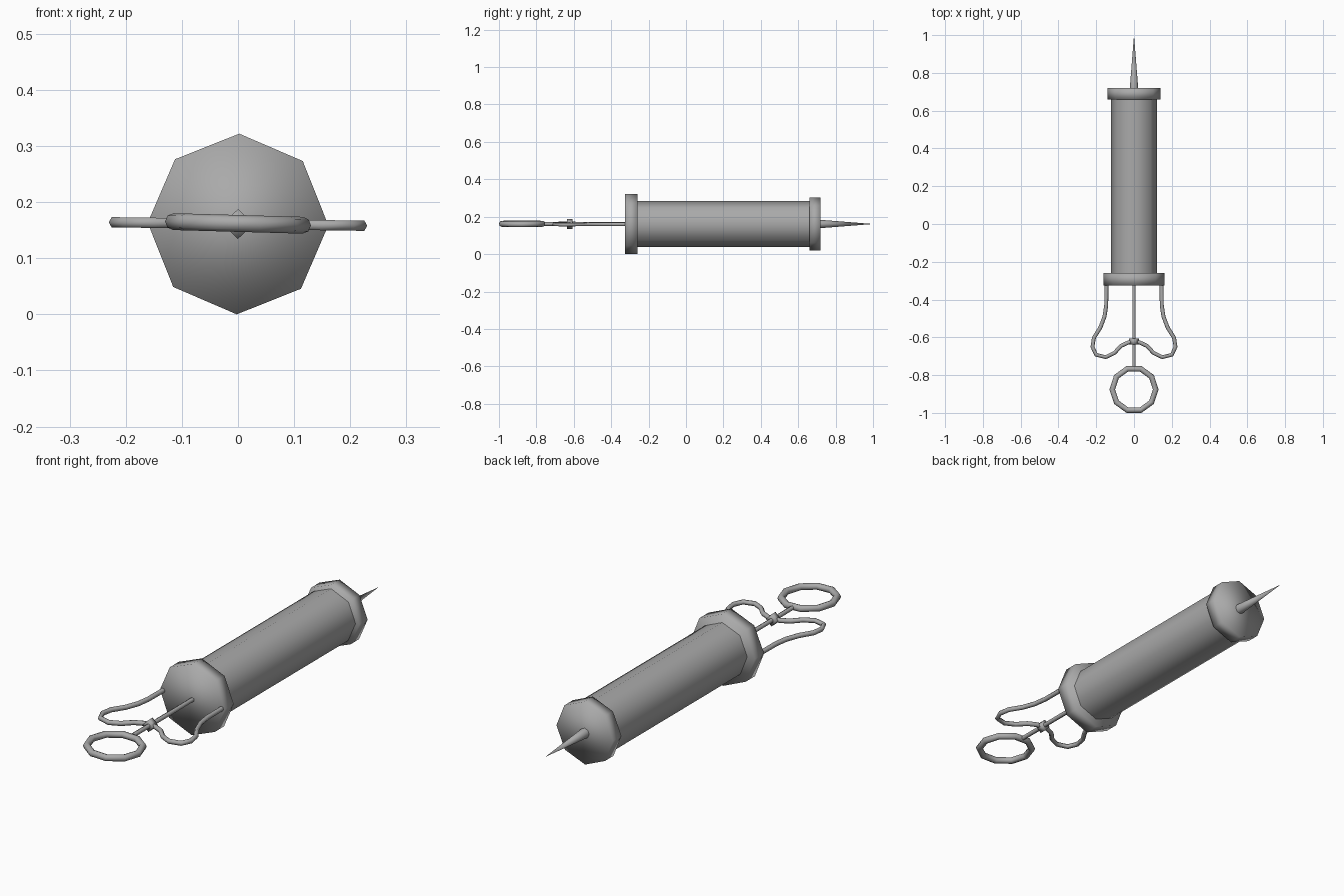
import bpy
from math import radians, pi
from mathutils import Matrix

if "Cube" in bpy.data.objects:
    bpy.data.objects.remove(bpy.data.objects["Cube"])

Z = 0.161
# the whole model is rolled very slightly about its long axis
ROLL = Matrix.Translation((0, 0, Z)) @ Matrix.Rotation(radians(0.8), 4, 'Y')

metal = bpy.data.materials.new("dark_grey")
metal.diffuse_color = (0.4, 0.4, 0.4, 1)
metal.use_nodes = True
metal.node_tree.nodes["Principled BSDF"].inputs["Base Color"].default_value = metal.diffuse_color


def finish(ob, name):
    ob.name = name
    ob.data.materials.clear()
    ob.data.materials.append(metal)
    for p in ob.data.polygons:
        p.use_smooth = True
    return ob


def rod(name, y0, y1, r0, r1, sides, caps='NGON'):
    """Prism or cone along y with a corner pointing up."""
    bpy.ops.mesh.primitive_cone_add(vertices=sides, radius1=r0, radius2=r1,
                                    depth=y1 - y0, end_fill_type=caps)
    ob = bpy.context.object
    ob.data.transform(ROLL @ Matrix.Translation((0, (y0 + y1) / 2, 0))
                      @ Matrix.Rotation(-pi / 2, 4, 'X'))
    return finish(ob, name)


# Barrel (ends hidden inside the caps) and its two end caps
rod("barrel", -0.29, 0.69, 0.123, 0.123, 8, 'NOTHING')
rod("rear_cap", -0.325, -0.26, 0.161, 0.161, 8)
rod("front_cap", 0.66, 0.72, 0.141, 0.141, 8)

# Needle, plunger rod and collar
rod("needle", 0.71, 1.0, 0.023, 0.0, 8, 'NOTHING')
rod("plunger_rod", -0.765, -0.31, 0.010, 0.010, 6, 'NOTHING')
rod("collar", -0.637, -0.607, 0.027, 0.027, 4)

# Ten-sided thumb ring
bpy.ops.mesh.primitive_torus_add(major_segments=10, minor_segments=8,
                                 major_radius=0.115, minor_radius=0.015)
ring = bpy.context.object
ring.data.transform(ROLL @ Matrix.Translation((0, -0.876, 0.001))
                    @ Matrix.Rotation(radians(0.8), 4, 'Y'))
finish(ring, "thumb_ring")

# Bent wire finger grips, mirrored
PATH = [(0.146, -0.31), (0.147, -0.43), (0.156, -0.49), (0.178, -0.548),
        (0.212, -0.602), (0.220, -0.65), (0.201, -0.692), (0.150, -0.705),
        (0.104, -0.683), (0.068, -0.645), (0.03, -0.627), (0.0, -0.622)]
for side, name in ((1, "right_grip"), (-1, "left_grip")):
    cu = bpy.data.curves.new(name, 'CURVE')
    cu.dimensions = '3D'
    cu.bevel_depth = 0.0105
    cu.bevel_resolution = 1
    sp = cu.splines.new('POLY')
    sp.points.add(len(PATH) - 1)
    for pt, (x, y) in zip(sp.points, PATH):
        pt.co = (side * x, y, 0, 1)
    ob = bpy.data.objects.new(name, cu)
    bpy.context.collection.objects.link(ob)
    bpy.ops.object.select_all(action='DESELECT')
    bpy.context.view_layer.objects.active = ob
    ob.select_set(True)
    bpy.ops.object.convert(target='MESH')
    ob = bpy.context.object
    ob.data.transform(ROLL)
    finish(ob, name)
